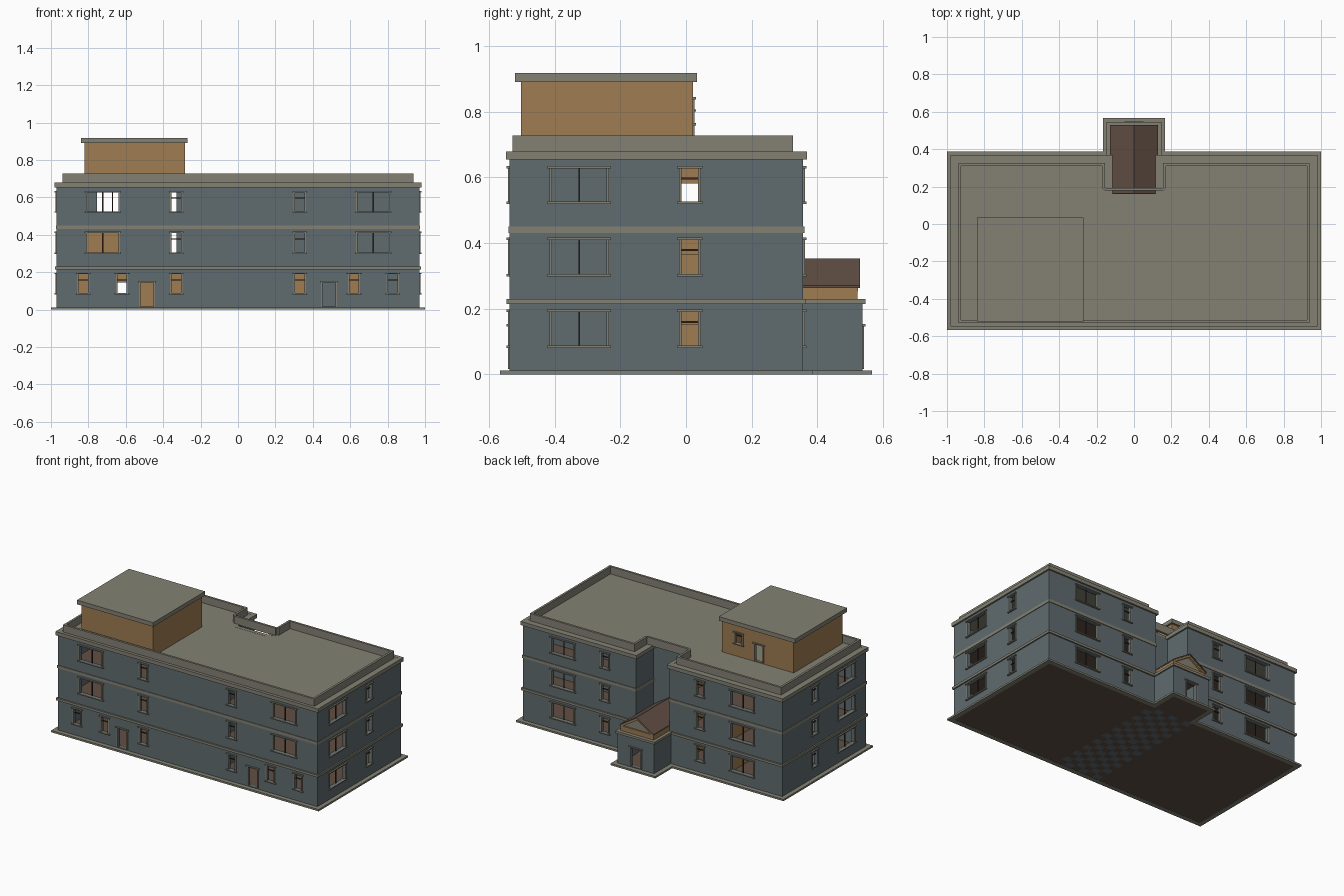
import bpy, bmesh

if "Cube" in bpy.data.objects:
    bpy.data.objects.remove(bpy.data.objects["Cube"])

def material(name, rgb):
    m = bpy.data.materials.new(name)
    m.diffuse_color = (*rgb, 1)
    m.use_nodes = True
    m.node_tree.nodes["Principled BSDF"].inputs["Base Color"].default_value = m.diffuse_color
    return m

BLUE = material("slate blue wall", (0.115, 0.150, 0.160))
GREY = material("stone grey trim", (0.230, 0.222, 0.175))
OCHRE = material("ochre", (0.350, 0.205, 0.085))
BROWN = material("brown roof and floor", (0.120, 0.078, 0.058))
DARK = material("dark window bar", (0.045, 0.025, 0.018))

def finish(name, bm, *mats):
    bmesh.ops.recalc_face_normals(bm, faces=bm.faces)
    me = bpy.data.meshes.new(name)
    bm.to_mesh(me)
    bm.free()
    for m in mats:
        me.materials.append(m)
    ob = bpy.data.objects.new(name, me)
    bpy.context.collection.objects.link(ob)
    return ob

def boxes(name, items, mat):
    """One object from boxes given as x0, x1, y0, y1, z0, z1."""
    bm = bmesh.new()
    for x0, x1, y0, y1, z0, z1 in items:
        v = bmesh.ops.create_cube(bm, size=1)["verts"]
        bmesh.ops.scale(bm, vec=(abs(x1 - x0), abs(y1 - y0), z1 - z0), verts=v)
        bmesh.ops.translate(bm, vec=((x0 + x1) / 2, (y0 + y1) / 2, (z0 + z1) / 2), verts=v)
    return finish(name, bm, mat)

def outline(d, porch, f=0):
    """Building plan offset outwards by d, with the porch or the recess at the back."""
    x, yf, yb = 0.97 + d, -0.537 - d - f, 0.357 + d
    px, py = (0.137 + d, 0.537 + d) if porch else (0.125 - d, 0.147 - d)
    return [(-x, yf), (x, yf), (x, yb), (px, yb), (px, py), (-px, py), (-px, yb), (-x, yb)]

def slab(name, pts, z0, z1, mat):
    bm = bmesh.new()
    face = bm.faces.new([bm.verts.new((x, y, z0)) for x, y in pts])
    ext = bmesh.ops.extrude_face_region(bm, geom=[face])["geom"]
    up = [g for g in ext if isinstance(g, bmesh.types.BMVert)]
    bmesh.ops.translate(bm, vec=(0, 0, z1 - z0), verts=up)
    return finish(name, bm, mat)

def ring(name, outer, inner, z0, z1, mat):
    bm = bmesh.new()
    loops = [[bm.verts.new((x, y, z)) for x, y in pts]
             for pts, z in ((outer, z0), (outer, z1), (inner, z1), (inner, z0))]
    n = len(outer)
    for k in range(4):
        a, b = loops[k], loops[(k + 1) % 4]
        for i in range(n):
            j = (i + 1) % n
            bm.faces.new((a[i], a[j], b[j], b[i]))
    return finish(name, bm, mat)

def prism(name, profile, y0, y1, mat):
    """Extrude an x, z profile along y."""
    bm = bmesh.new()
    face = bm.faces.new([bm.verts.new((x, y0, z)) for x, z in profile])
    ext = bmesh.ops.extrude_face_region(bm, geom=[face])["geom"]
    up = [g for g in ext if isinstance(g, bmesh.types.BMVert)]
    bmesh.ops.translate(bm, vec=(0, y1 - y0, 0), verts=up)
    return finish(name, bm, mat)

# openings: hole, grey surround and dark bars
trims, bars = [], []
cuts = {"lower": [], "upper": [], "penthouse": []}

def opening(side, u, w, z0, z1, kind, cut):
    axis, coord, sign = side

    def box(u0, u1, d0, d1, a, b):
        p, q = sorted((coord + sign * d0, coord + sign * d1))
        return (u0, u1, p, q, a, b) if axis == "y" else (p, q, u0, u1, a, b)
    l, r, t = u - w / 2, u + w / 2, 0.008
    cuts[cut].append(box(l, r, -0.05, 0.05, z0, z1))
    trims.append(box(l - t, l, -0.004, 0.005, z0, z1))
    trims.append(box(r, r + t, -0.004, 0.005, z0, z1))
    trims.append(box(l - 0.014, r + 0.014, -0.004, 0.01, z1, z1 + 0.007))
    if kind != "door":
        trims.append(box(l - 0.014, r + 0.014, -0.004, 0.01, z0 - 0.007, z0))
    if kind == "double":
        bars.append(box(u - 0.003, u + 0.003, -0.014, -0.008, z0, z1))
    if kind == "sash":
        z = z0 + 0.7 * (z1 - z0)
        bars.append(box(l, r, -0.014, -0.008, z - 0.003, z + 0.003))

FRONT, BACK = ("y", -0.537, -1), ("y", 0.357, 1)
for floor, (z0, z1) in enumerate([(0.088, 0.19), (0.305, 0.41), (0.526, 0.627)]):
    cut = "upper" if floor else "lower"
    for s in (-1, 1):
        side = ("x", s * 0.97, s)
        opening(side, -0.325, 0.166, z0, z1, "double", cut)
        opening(side, 0.012, 0.05, z0, z1, "sash", cut)
        opening(BACK, s * 0.355, 0.05, z0, z1, "sash", cut)
        opening(BACK, s * 0.67, 0.166, z0, z1, "double", cut)
        opening(FRONT, s * 0.33, 0.05, z0, z1, "sash", cut)
        if floor:
            opening(FRONT, s * 0.723, 0.166, z0, z1, "double", cut)
        else:
            opening(FRONT, s * 0.62, 0.05, z0, z1, "sash", cut)
            opening(FRONT, s * 0.827, 0.05, z0, z1, "sash", cut)
            opening(FRONT, s * 0.487, 0.068, 0.016, 0.146, "door", cut)
opening(("y", 0.537, 1), 0, 0.075, 0.016, 0.146, "door", "lower")
opening(("y", 0.021, 1), -0.41, 0.05, 0.765, 0.837, "sash", "penthouse")
opening(("y", 0.021, 1), -0.56, 0.06, 0.684, 0.8, "door", "penthouse")

# walls with holes cut through
def rect(x0, x1, y0, y1):
    return [(x0, y0), (x1, y0), (x1, y1), (x0, y1)]

walls = {
    "lower": ring("lower_walls", outline(0, True), outline(-0.02, True), 0.012, 0.222, BLUE),
    "upper": ring("upper_walls", outline(0, False), outline(-0.02, False), 0.222, 0.662, BLUE),
    "penthouse": ring("penthouse_walls", rect(-0.82, -0.283, -0.503, 0.021),
                      rect(-0.803, -0.30, -0.486, 0.004), 0.679, 0.892, OCHRE)}
for key, wall in walls.items():
    cutter = boxes(key + "_cutter", cuts[key], wall.data.materials[0])
    cutter.hide_render = True
    mod = wall.modifiers.new("openings", "BOOLEAN")
    mod.operation, mod.solver, mod.object = "DIFFERENCE", "EXACT", cutter
    bpy.context.view_layer.objects.active = wall
    bpy.ops.object.modifier_apply(modifier=mod.name)
    bpy.data.objects.remove(cutter)
boxes("opening_surrounds", trims, GREY)
boxes("window_bars", bars, DARK)

# plinth, string courses, cornice, parapet
ring("plinth", outline(0.03, True), outline(-0.002, True), 0, 0.012, GREY)
ring("lower_band", outline(0.009, True), outline(-0.02, True), 0.214, 0.23, GREY)
ring("middle_band", outline(0.004, False), outline(-0.005, False), 0.431, 0.45, GREY)
ring("cornice", outline(0.011, False), outline(-0.015, False), 0.654, 0.679, GREY)
ring("parapet", outline(-0.031, False, 0.022), outline(-0.046, False, 0.022), 0.675, 0.728, GREY)

# floors and roof
slab("ground_floor", outline(-0.002, True), 0.001, 0.0135, BROWN)
slab("second_floor", outline(-0.01, True), 0.216, 0.226, BROWN)
slab("third_floor", outline(-0.01, False), 0.434, 0.445, BROWN)
slab("main_roof", outline(-0.005, False), 0.662, 0.678, GREY)
boxes("penthouse_roof", [(-0.84, -0.27, -0.52, 0.034, 0.89, 0.918)], GREY)

# chequered hall floor, seen from above and below
for name, z in (("hall_tiles_top", 0.0145), ("hall_tiles_bottom", 0.0)):
    bm = bmesh.new()
    for i in range(6):
        for j in range(19):
            x, y = -0.165 + 0.055 * i, -0.53 + 0.0465 * j
            v = [bm.verts.new((a, b, z)) for a, b in rect(x, x + 0.055, y, y + 0.0465)]
            f = bm.faces.new(v if z > 0.01 else v[::-1])
            f.material_index = (i + j) % 2
    me = bpy.data.meshes.new(name)
    bm.to_mesh(me)
    bm.free()
    me.materials.append(BLUE)
    me.materials.append(BROWN)
    bpy.context.collection.objects.link(bpy.data.objects.new(name, me))

# inner partitions
ochre, blue = [], []
for floor, (z0, z1) in enumerate([(0.013, 0.216), (0.226, 0.434), (0.445, 0.662)]):
    top = z0 + 0.137
    for s in (-1, 1):
        p, q = s * 0.17, s * 0.18
        blue.append((p, q, -0.519, -0.1, z0, z1))
        ochre += [(p, q, -0.1, -0.03, z0, z1), (p, q, 0.06, 0.338, z0, z1),
                  (p, q, -0.03, 0.06, top, z1)]
    if floor:
        blue.append((0.18, 0.95, 0.1, 0.11, z0, z1))
    if floor < 2:
        ochre.append((-0.51, -0.5, -0.15, 0.338, z0, z1))
ochre += [(-0.95, -0.5, -0.16, -0.15, 0.226, 0.434),
          (-0.95, -0.65, -0.16, -0.15, 0.013, 0.216),
          (-0.65, -0.57, -0.16, -0.15, 0.145, 0.216),
          (-0.57, -0.18, -0.16, -0.15, 0.013, 0.216),
          (0.18, 0.42, -0.16, -0.15, 0.013, 0.216),
          (0.55, 0.70, -0.16, -0.15, 0.013, 0.216)]
boxes("ochre_partitions", ochre, OCHRE)
boxes("blue_partitions", blue, BLUE)

# porch gable
def chevron(w, z_eave, z_ridge, t):
    return [(-w, z_eave), (0, z_ridge), (w, z_eave),
            (w, z_eave - t), (0, z_ridge - t), (-w, z_eave - t)]

boxes("porch_entablature", [(-0.124, 0.124, 0.14, 0.522, 0.226, 0.262)], OCHRE)
prism("porch_pediment", [(-0.11, 0.26), (0.11, 0.26), (0, 0.335)], 0.15, 0.512, GREY)
prism("porch_gable_trim", chevron(0.122, 0.267, 0.345, 0.014), 0.15, 0.524, OCHRE)
prism("porch_roof", chevron(0.128, 0.271, 0.353, 0.008), 0.14, 0.53, BROWN)
